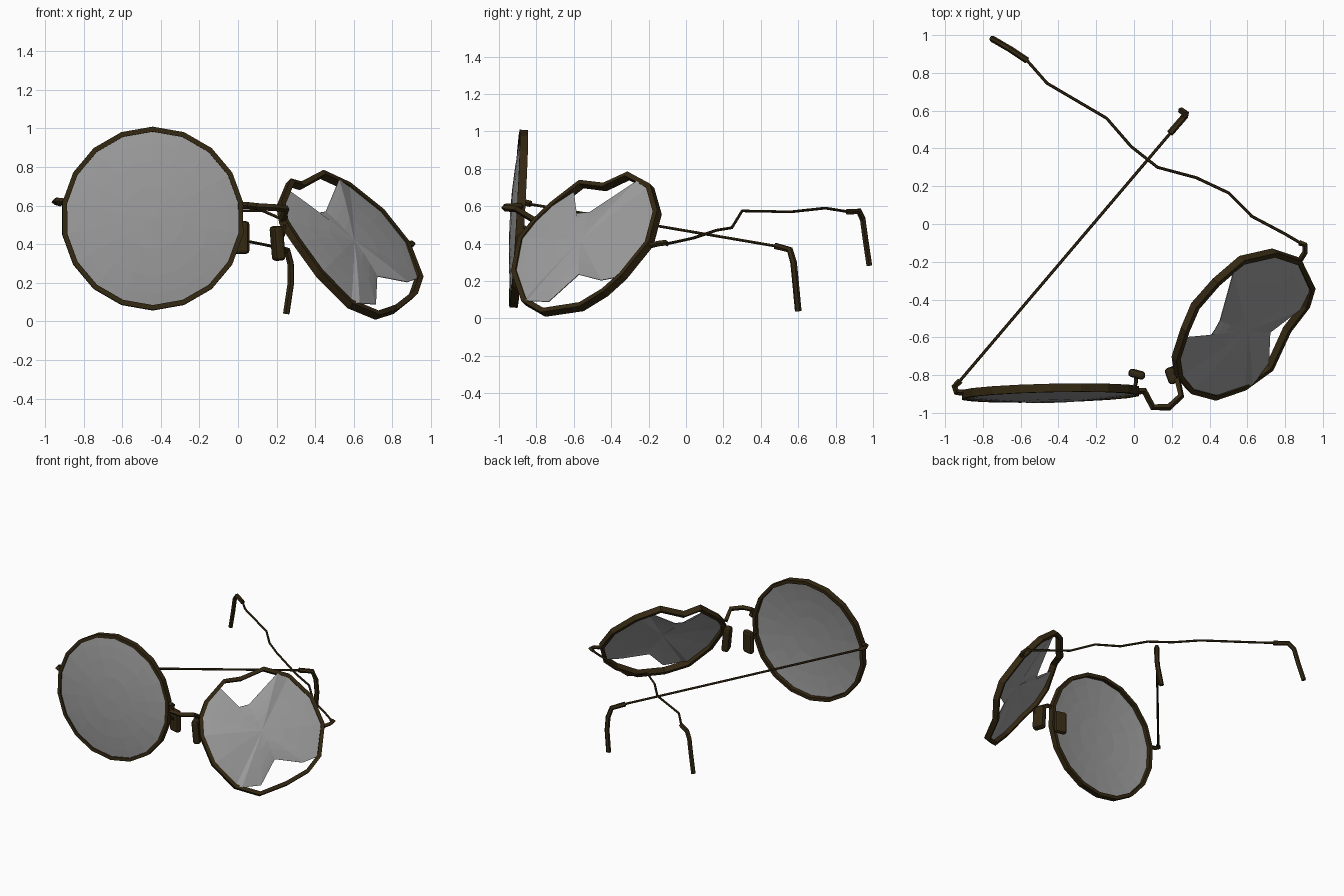
import bpy, bmesh, math
from mathutils import Vector as V

if "Cube" in bpy.data.objects:
    bpy.data.objects.remove(bpy.data.objects["Cube"])


def material(name, rgb):
    m = bpy.data.materials.new(name)
    m.use_nodes = True
    m.diffuse_color = (*rgb, 1)
    m.node_tree.nodes["Principled BSDF"].inputs["Base Color"].default_value = (*rgb, 1)
    return m


FRAME = material("dark bronze", (0.034, 0.021, 0.006))
GLASS = material("grey glass", (0.33, 0.33, 0.33))


def finish(name, bm, mat):
    bmesh.ops.recalc_face_normals(bm, faces=bm.faces)
    mesh = bpy.data.meshes.new(name)
    bm.to_mesh(mesh)
    bm.free()
    mesh.materials.append(mat)
    ob = bpy.data.objects.new(name, mesh)
    bpy.context.collection.objects.link(ob)
    return ob


def rim(name, points, center, normal, half_width=0.013, half_depth=0.022):
    """Closed band of rectangular section."""
    bm = bmesh.new()
    loops = []
    for p in points:
        out = (p - center).normalized() * half_width
        deep = normal * half_depth
        loops.append([bm.verts.new(p + o) for o in
                      (out + deep, out - deep, -out - deep, -out + deep)])
    for i, a in enumerate(loops):
        b = loops[(i + 1) % len(loops)]
        for k in range(4):
            j = (k + 1) % 4
            bm.faces.new((a[k], a[j], b[j], b[k]))
    return finish(name, bm, FRAME)


def lens(name, outline, center, normal, bulge=0.035):
    """Shallow dome fanned out from the centre to an outline."""
    bm = bmesh.new()
    apex = bm.verts.new(center + normal * bulge)
    inner = None
    n = len(outline)
    for t in (0.35, 0.65, 0.85, 1):
        ring = [bm.verts.new(center.lerp(p, t) + normal * bulge * (1 - t * t))
                for p in outline]
        for i in range(n):
            j = (i + 1) % n
            if inner:
                bm.faces.new((inner[i], inner[j], ring[j], ring[i]))
            else:
                bm.faces.new((apex, ring[i], ring[j]))
        inner = ring
    ob = finish(name, bm, GLASS)
    mod = ob.modifiers.new("thickness", "SOLIDIFY")
    mod.thickness = 0.005
    return ob


def wire(name, points, radius, resolution=1):
    """Bar of constant thickness along a bent path."""
    cu = bpy.data.curves.new(name, "CURVE")
    cu.dimensions = "3D"
    cu.bevel_depth = radius
    cu.bevel_resolution = resolution
    cu.use_fill_caps = True
    sp = cu.splines.new("POLY")
    sp.points.add(len(points) - 1)
    for q, p in zip(sp.points, points):
        q.co = (*p, 1)
    cu.materials.append(FRAME)
    ob = bpy.data.objects.new(name, cu)
    bpy.context.collection.objects.link(ob)
    bpy.ops.object.select_all(action="DESELECT")
    ob.select_set(True)
    bpy.context.view_layer.objects.active = ob
    bpy.ops.object.convert(target="MESH")
    for f in ob.data.polygons:
        f.use_smooth = False
    return ob


def pad(name, location, size, rotation):
    bm = bmesh.new()
    bmesh.ops.create_cube(bm, size=1)
    bmesh.ops.scale(bm, vec=size, verts=bm.verts)
    ob = finish(name, bm, FRAME)
    ob.location = location
    ob.rotation_euler = [math.radians(a) for a in rotation]
    mod = ob.modifiers.new("rounding", "BEVEL")
    mod.width = 0.018
    mod.segments = 2


# Intact right rim and lens
rc = V((-0.442, -0.895, 0.533))
rn = V((0.022, -1, 0.058)).normalized()
side = rn.cross(V((0, 0, 1))).normalized()
up = side.cross(rn)
circle = []
for i in range(18):
    a = math.tau * i / 18 + math.pi / 2
    circle.append(rc + (side * math.cos(a) + up * math.sin(a)) * 0.463)
rim("right_rim", circle, rc, rn)
lens("right_lens", [rc.lerp(p, 0.995) + rn * 0.012 for p in circle], rc + rn * 0.012, rn)

# Bent left rim
lc = V((0.58, -0.54, 0.40))
ln = V((0.595, -0.559, 0.577)).normalized()
bent = [V(p) for p in (
    (0.21, -0.715, 0.61), (0.26, -0.56, 0.73), (0.315, -0.43, 0.715),
    (0.43, -0.30, 0.775), (0.57, -0.18, 0.71), (0.745, -0.14, 0.57),
    (0.88, -0.185, 0.40), (0.95, -0.33, 0.22), (0.92, -0.43, 0.13),
    (0.82, -0.56, 0.05), (0.725, -0.765, 0.02), (0.58, -0.87, 0.08),
    (0.42, -0.925, 0.24), (0.29, -0.89, 0.42), (0.225, -0.81, 0.52))]
bent = [p + (lc - p).normalized() * 0.016 for p in bent]
rim("left_rim", bent, lc, ln, 0.014, 0.022)

# Broken left lens: rim outline interrupted by two jagged gaps
upper_gap = [V(p) for p in ((0.25, -0.60, 0.69), (0.40, -0.60, 0.56),
                            (0.455, -0.515, 0.57), (0.525, -0.265, 0.735))]
lower_gap = [V(p) for p in ((0.945, -0.325, 0.23), (0.88, -0.455, 0.205),
                            (0.722, -0.575, 0.235), (0.715, -0.735, 0.09),
                            (0.63, -0.85, 0.095))]
held = [p + ln * 0.012 for p in bent]
shard = upper_gap + held[4:7] + lower_gap + held[11:] + held[:1]
lens("left_lens", shard, lc + ln * 0.012, ln, 0.025)

# Bridge
wire("bridge", [(0.02, -0.885, 0.60), (0.055, -0.885, 0.60), (0.10, -0.97, 0.595),
                (0.185, -0.97, 0.59), (0.25, -0.91, 0.585), (0.23, -0.82, 0.53)], 0.018, 0)

# Nose pads and their arms
pad("right_nose_pad", (0.015, -0.795, 0.435), (0.09, 0.045, 0.17), (0, 0, -15))
pad("left_nose_pad", (0.205, -0.80, 0.405), (0.055, 0.09, 0.18), (0, -5, 20))
wire("right_pad_arm", [(0.0, -0.88, 0.50), (0.01, -0.84, 0.47), (0.012, -0.80, 0.44)], 0.010)
wire("left_pad_arm", [(0.245, -0.83, 0.50), (0.235, -0.82, 0.45), (0.21, -0.80, 0.41)], 0.010)

# Right hinge, temple and ear tip
wire("right_hinge", [(-0.89, -0.895, 0.62), (-0.94, -0.89, 0.625),
                     (-0.95, -0.86, 0.62), (-0.92, -0.83, 0.612)], 0.017, 0)
wire("right_temple", [(-0.93, -0.84, 0.612), (0.2, 0.49, 0.385)], 0.008)
wire("right_ear_tip", [(0.19, 0.48, 0.387), (0.255, 0.555, 0.367), (0.272, 0.575, 0.30),
                       (0.274, 0.585, 0.20), (0.25, 0.60, 0.04)], 0.018)

# Left hinge, crumpled temple and ear tip
wire("left_hinge", [(0.88, -0.19, 0.39), (0.905, -0.15, 0.40),
                    (0.905, -0.11, 0.405), (0.875, -0.10, 0.40)], 0.015, 0)
wire("left_temple", [(0.88, -0.10, 0.40), (0.795, -0.05, 0.41), (0.625, 0.04, 0.43),
                     (0.5, 0.165, 0.472), (0.33, 0.245, 0.485), (0.125, 0.30, 0.575),
                     (-0.015, 0.41, 0.573), (-0.145, 0.56, 0.57), (-0.46, 0.745, 0.59),
                     (-0.57, 0.87, 0.57)], 0.008)
wire("left_ear_tip", [(-0.565, 0.865, 0.57), (-0.655, 0.925, 0.573),
                      (-0.69, 0.945, 0.53), (-0.715, 0.96, 0.42),
                      (-0.75, 0.98, 0.285)], 0.017)
